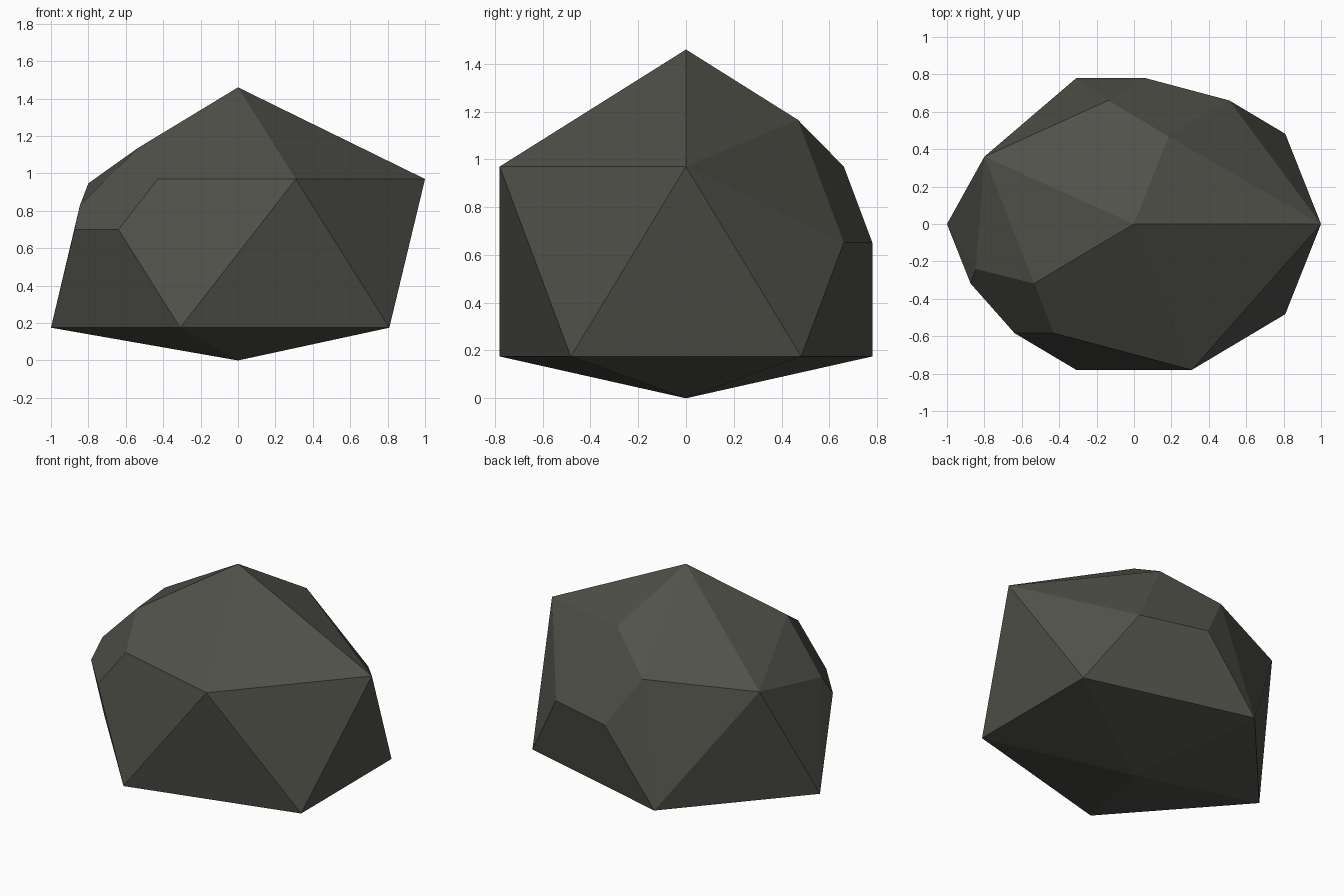
import bpy, bmesh
from math import cos, sin, radians
from mathutils import Vector

old = bpy.data.objects.get("Cube")
if old:
    bpy.data.objects.remove(old)

DEPTH = 0.82  # the boulder is narrower front to back


def ring(start, z):
    return [Vector((cos(radians(start + 72 * i)), DEPTH * sin(radians(start + 72 * i)), z))
            for i in range(5)]


# Twelve-cornered boulder with a flattened underside
top = Vector((0, 0, 1.46))
bottom = Vector((0, 0, 0))
upper = ring(0, 0.97)
lower = ring(36, 0.175)
side_tip, back_corner, back_right, front_right, front_tip = upper

# Corners chipped off: each is replaced by points along its edges
chip_front = [front_right.lerp(p, 0.34) for p in (top, front_tip, lower[3], lower[2])]
chip_back = [back_corner.lerp(p, 0.4) for p in (top, back_right, lower[1], lower[0])]
worn_edge = [Vector((-0.80, 0.36, 0.947)), Vector((-0.845, -0.24, 0.83))]

corners = [top, bottom, side_tip, front_tip] + lower + chip_front + chip_back + worn_edge

# Wrap the corners in flat facets
bm = bmesh.new()
for p in corners:
    bm.verts.new(p)
bmesh.ops.convex_hull(bm, input=bm.verts)
bmesh.ops.dissolve_limit(bm, angle_limit=radians(2), verts=bm.verts, edges=bm.edges)
bmesh.ops.recalc_face_normals(bm, faces=bm.faces)
mesh = bpy.data.meshes.new("boulder")
bm.to_mesh(mesh)
bm.free()

# Dark stone colour
stone = bpy.data.materials.new("dark_stone")
stone.use_nodes = True
colour = (0.083, 0.083, 0.07, 1)
stone.diffuse_color = colour
stone.node_tree.nodes["Principled BSDF"].inputs["Base Color"].default_value = colour
mesh.materials.append(stone)

boulder = bpy.data.objects.new("boulder", mesh)
bpy.context.collection.objects.link(boulder)
